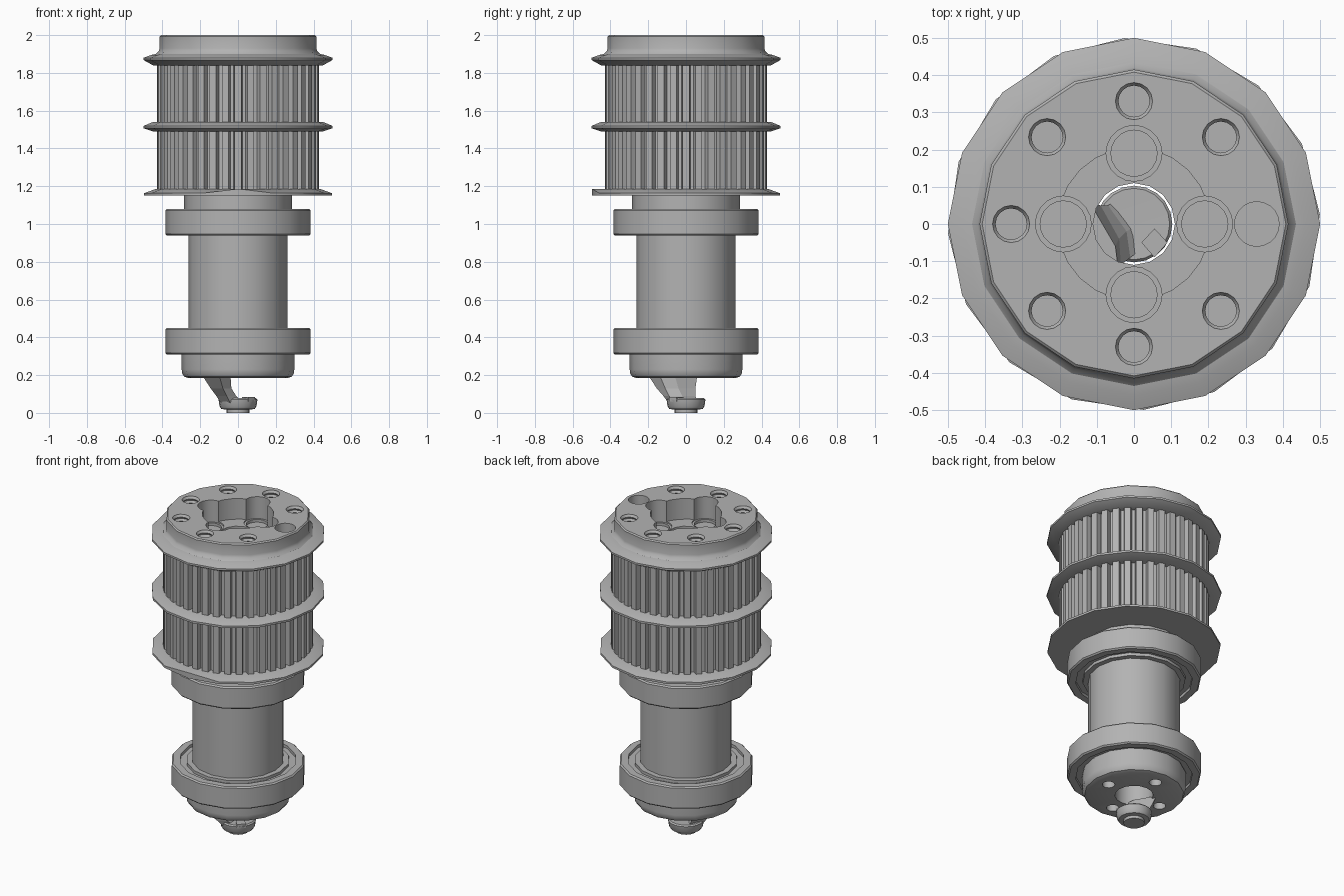
import bpy, bmesh
from math import sin, cos, pi, radians

cube = bpy.data.objects.get("Cube")
if cube:
    bpy.data.objects.remove(cube, do_unlink=True)

metal = bpy.data.materials.new("plain grey metal")
metal.use_nodes = True
GREY = (0.45, 0.45, 0.45, 1)
metal.diffuse_color = GREY
metal.node_tree.nodes["Principled BSDF"].inputs["Base Color"].default_value = GREY


def finish(bm, name):
    bmesh.ops.remove_doubles(bm, verts=bm.verts, dist=1e-5)
    bmesh.ops.recalc_face_normals(bm, faces=bm.faces)
    mesh = bpy.data.meshes.new(name)
    bm.to_mesh(mesh)
    bm.free()
    mesh.materials.append(metal)
    ob = bpy.data.objects.new(name, mesh)
    bpy.context.collection.objects.link(ob)
    return ob


def activate(ob):
    bpy.ops.object.select_all(action='DESELECT')
    ob.select_set(True)
    bpy.context.view_layer.objects.active = ob


def smooth(ob):
    activate(ob)
    bpy.ops.object.shade_smooth_by_angle(angle=radians(32))
    return ob


def lathe(name, profile, segs=16, at=(0, 0), turn=0.0):
    """Spin a closed (radius, z) outline around a vertical axis."""
    bm = bmesh.new()
    rings = []
    for i in range(segs):
        a = 2 * pi * i / segs + turn
        rings.append([bm.verts.new((at[0] + r * cos(a), at[1] + r * sin(a), z))
                      for r, z in profile])
    n = len(profile)
    for i, ring in enumerate(rings):
        nxt = rings[(i + 1) % segs]
        for k in range(n):
            m = (k + 1) % n
            if profile[k][0] == 0 and profile[m][0] == 0:
                continue
            bm.faces.new((ring[k], nxt[k], nxt[m], ring[m]))
    return finish(bm, name)


def cylinder(name, r, z0, z1, segs=16, at=(0, 0)):
    return lathe(name, [(0, z0), (r, z0), (r, z1), (0, z1)], segs, at)


def loft(name, sections):
    """Skin equal-length polygons given as (z, points)."""
    bm = bmesh.new()
    rings = [[bm.verts.new((x, y, z)) for x, y in pts] for z, pts in sections]
    n = len(rings[0])
    for low, high in zip(rings, rings[1:]):
        for k in range(n):
            m = (k + 1) % n
            bm.faces.new((low[k], low[m], high[m], high[k]))
    bm.faces.new(rings[0])
    bm.faces.new(rings[-1])
    return finish(bm, name)


def cut(ob, cutters):
    for c in cutters:
        mod = ob.modifiers.new("cut", 'BOOLEAN')
        mod.operation = 'DIFFERENCE'
        mod.solver = 'EXACT'
        mod.object = c
        activate(ob)
        bpy.ops.object.modifier_apply(modifier=mod.name)
        bpy.data.objects.remove(c, do_unlink=True)


def around(count, radius):
    return [(radius * cos(2 * pi * i / count), radius * sin(2 * pi * i / count))
            for i in range(count)]


BORE = 0.11

# Top collar with the upper belt flange
collar = lathe("top_collar", [
    (BORE, 1.8), (0.38, 1.8), (0.38, 1.84), (0.45, 1.84), (0.5, 1.868), (0.5, 1.88),
    (0.46, 1.895), (0.435, 1.9), (0.42, 1.915), (0.415, 1.93), (0.415, 1.993),
    (0.408, 2), (BORE, 2)])

# Stepped recess, screw pockets and ring of threaded holes in the collar
cutters = [cylinder("recess", 0.205, 1.87, 2.1, 24)]
for p in around(4, 0.19):
    cutters.append(cylinder("pocket", 0.075, 1.862, 2.1, 20, p))
    cutters.append(cylinder("screw_seat", 0.062, 1.845, 2.1, 20, p))
for i, p in enumerate(around(8, 0.33)):
    if i == 0:
        cutters.append(cylinder("dowel_hole", 0.06, 1.85, 2.1, 20, p))
        continue
    thread = [(0.05 if k % 2 else 0.042, 1.86 + k * 0.0125) for k in range(12)]
    cutters.append(lathe("threaded_hole", [(0, 1.86)] + thread
                         + [(0.05, 2.1), (0, 2.1)], 16, p))
cut(collar, cutters)
smooth(collar)

# Toothed belt drum
TEETH, TIP, ROOT = 40, 0.43, 0.4
bm = bmesh.new()
outline = []
for i in range(TEETH):
    for off, r in ((-0.36, ROOT), (-0.27, TIP), (0.27, TIP), (0.36, ROOT)):
        a = 2 * pi * (i + off) / TEETH
        outline.append(bm.verts.new((r * cos(a), r * sin(a), 1.16)))
base = bm.faces.new(outline)
lifted = bmesh.ops.extrude_face_region(bm, geom=[base])["geom"]
bmesh.ops.translate(bm, vec=(0, 0, 0.69),
                    verts=[g for g in lifted if isinstance(g, bmesh.types.BMVert)])
drum = finish(bm, "belt_drum")
cut(drum, [cylinder("drum_bore", 0.37, 1, 2.1, 24)])
smooth(drum)

# Middle and lower belt flanges
smooth(lathe("middle_flange", [
    (0.36, 1.488), (0.45, 1.49), (0.5, 1.507), (0.5, 1.52), (0.45, 1.54), (0.36, 1.542)],
    turn=radians(3)))
lower = lathe("lower_flange", [
    (0.25, 1.15), (0.497, 1.15), (0.497, 1.163), (0.44, 1.184), (0.25, 1.186)])
for v in lower.data.vertices:
    if v.co.y < -0.48 and v.co.z > 1.155:
        v.co.z = 1.186      # raised nick on the front of the rim
smooth(lower)

# Hollow shaft with rounded end cap
shaft = lathe("hollow_shaft", [
    (BORE, 0.185), (0.265, 0.185), (0.285, 0.192), (0.296, 0.21), (0.298, 0.23),
    (0.298, 0.32), (0.263, 0.32), (0.263, 1.07), (0.285, 1.07), (0.285, 1.8),
    (BORE, 1.8)])
cut(shaft, [cylinder("cap_screw_hole", 0.036, 0.1, 0.24, 16, p) for p in around(4, 0.19)])
smooth(shaft)

# Pair of bearings with recessed shields
for name, z in (("lower_bearing", 0.31), ("upper_bearing", 0.94)):
    t = z + 0.14
    smooth(lathe(name, [
        (0.255, z), (0.295, z), (0.295, z + 0.018), (0.335, z + 0.018), (0.335, z),
        (0.377, z), (0.385, z + 0.008), (0.385, t - 0.008), (0.377, t), (0.335, t),
        (0.335, t - 0.018), (0.295, t - 0.018), (0.295, t), (0.255, t)]))

# Nozzle foot below the shaft
smooth(lathe("nozzle_foot", [
    (0, 0), (0.06, 0), (0.06, 0.018), (0.088, 0.02), (0.098, 0.035), (0.103, 0.07),
    (0.096, 0.078), (0, 0.075)], 20))

# Slanted arm joining the foot to the end cap
loft("nozzle_arm", [
    (0.05, [(-0.09, -0.04), (-0.04, -0.09), (0.03, -0.06), (0.01, 0), (-0.05, 0.06)]),
    (0.09, [(-0.115, -0.05), (-0.06, -0.12), (-0.01, -0.09), (-0.02, -0.02), (-0.07, 0.05)]),
    (0.13, [(-0.145, -0.06), (-0.08, -0.155), (-0.035, -0.11), (-0.04, -0.04), (-0.09, 0.05)]),
    (0.2, [(-0.19, -0.08), (-0.1, -0.2), (-0.04, -0.14), (-0.05, -0.06), (-0.12, 0.06)])])

# Small square lock tab on the foot
loft("lock_tab", [(z, [(0.02, -0.05), (0.055, -0.09), (0.09, -0.05), (0.055, -0.012)])
                  for z in (0.06, 0.085)])
